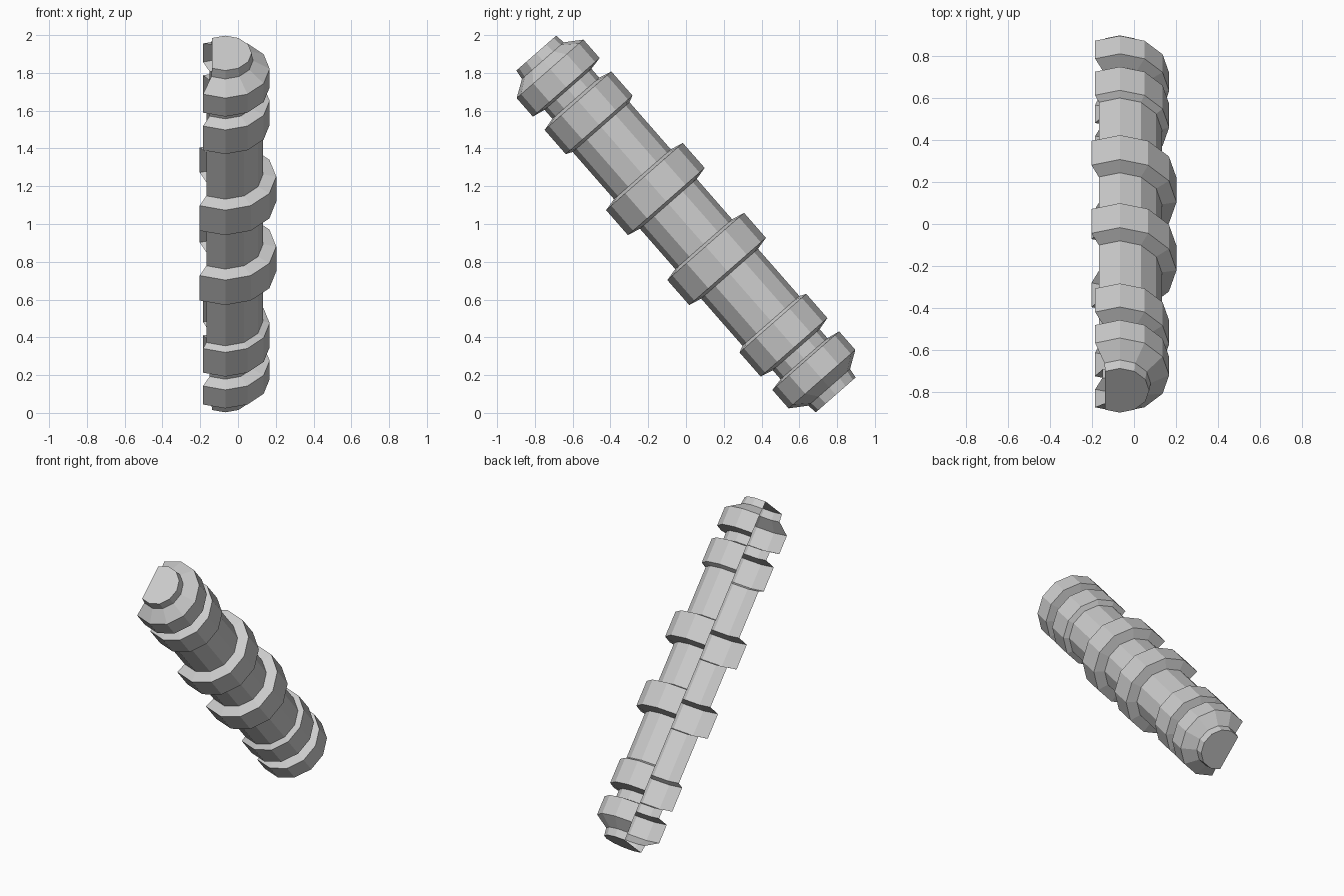
import bpy, bmesh
from math import radians, atan2
from mathutils import Matrix, Vector

if "Cube" in bpy.data.objects:
    bpy.data.objects.remove(bpy.data.objects["Cube"])

# Half profile of the rod: (radius, distance along the axis from the middle)
half = [(0.20, 0.142), (0.27, 0.158), (0.27, 0.334), (0.20, 0.350),
        (0.20, 0.682), (0.235, 0.698), (0.235, 0.868), (0.165, 0.885),
        (0.165, 0.948), (0.235, 0.962), (0.235, 1.092), (0.147, 1.15),
        (0.14, 1.203)]
profile = [(r, -t) for r, t in reversed(half)] + half

# Ringed rod: open shell swept through 240 degrees, open towards -x
bm = bmesh.new()
verts = [bm.verts.new((r, 0, t)) for r, t in profile]
edges = [bm.edges.new(pair) for pair in zip(verts, verts[1:])]
bmesh.ops.rotate(bm, verts=verts, cent=(0, 0, 0),
                 matrix=Matrix.Rotation(radians(-120), 3, 'Z'))
bmesh.ops.spin(bm, geom=verts + edges, cent=(0, 0, 0), axis=(0, 0, 1),
               angle=radians(240), steps=8)

# Flat end caps, closed straight across the opening
for end in (profile[0][1], profile[-1][1]):
    rim = [v for v in bm.verts if abs(v.co.z - end) < 1e-4]
    rim.sort(key=lambda v: atan2(v.co.y, v.co.x))
    bm.faces.new(rim)

# Point all faces outwards from the axis or the ends
bmesh.ops.recalc_face_normals(bm, faces=bm.faces)
side = max(bm.faces, key=lambda f: Vector(f.calc_center_median().xy).length)
if side.normal.xy.dot(side.calc_center_median().xy) < 0:
    bmesh.ops.reverse_faces(bm, faces=bm.faces)

mesh = bpy.data.meshes.new("ringed_rod")
bm.to_mesh(mesh)
bm.free()
rod = bpy.data.objects.new("ringed_rod", mesh)
bpy.context.collection.objects.link(rod)

# Lean the top towards the front
rod.rotation_euler.x = atan2(0.659, 0.752)
rod.location = (-0.0675, 0, 1.0)
